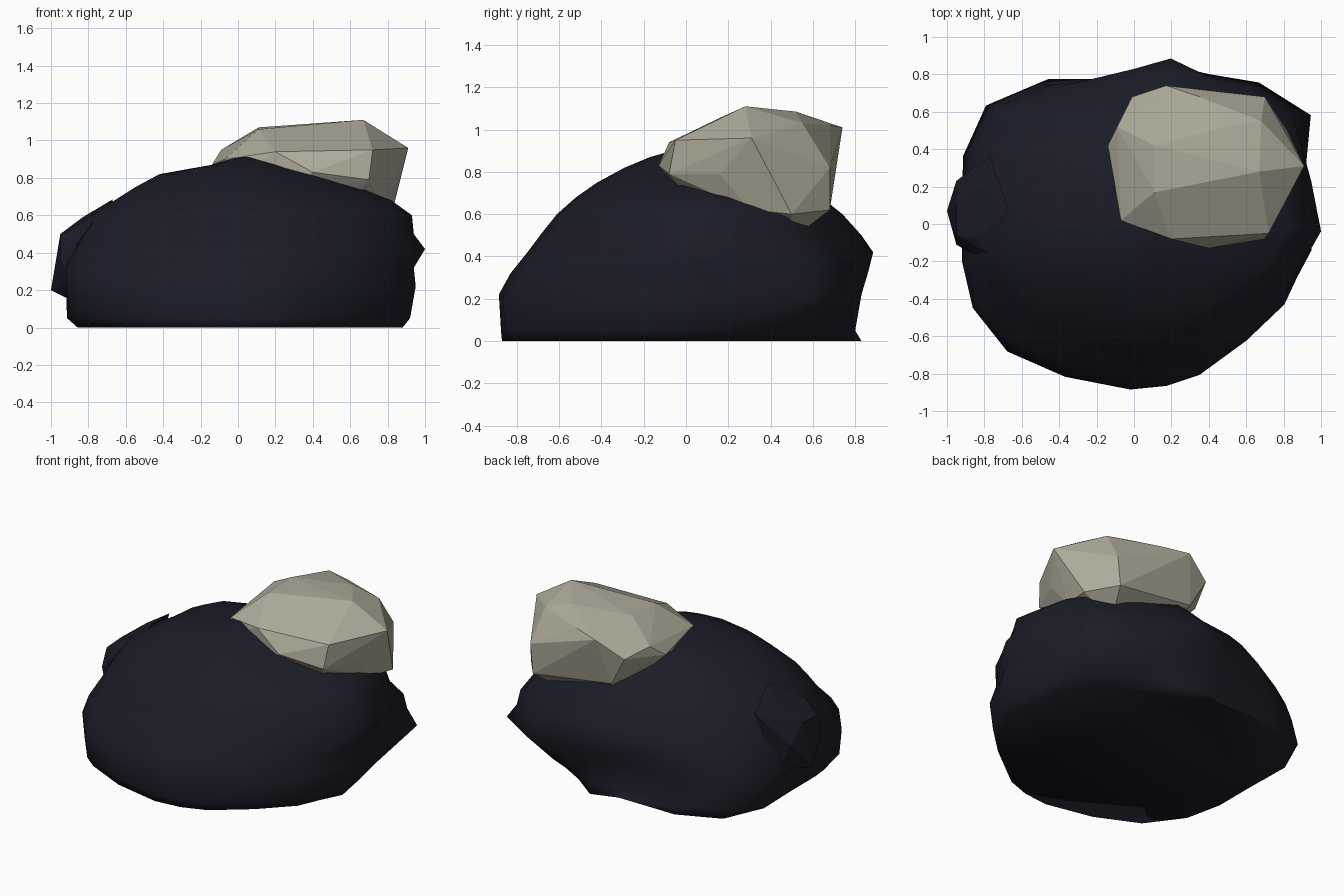
import bpy
import bmesh

if "Cube" in bpy.data.objects:
    bpy.data.objects.remove(bpy.data.objects["Cube"])


def material(name, rgb):
    m = bpy.data.materials.new(name)
    m.diffuse_color = (*rgb, 1)
    m.use_nodes = True
    m.node_tree.nodes["Principled BSDF"].inputs["Base Color"].default_value = m.diffuse_color
    return m


def finish(bm, name, mat):
    bmesh.ops.recalc_face_normals(bm, faces=bm.faces[:])
    me = bpy.data.meshes.new(name)
    bm.to_mesh(me)
    bm.free()
    me.materials.append(mat)
    ob = bpy.data.objects.new(name, me)
    bpy.context.collection.objects.link(ob)
    return ob


def faceted_rock(name, points, mat):
    """Flat-faced rock: the convex hull of a few corner points."""
    bm = bmesh.new()
    for p in points:
        bm.verts.new(p)
    bmesh.ops.convex_hull(bm, input=bm.verts[:])
    loose = [v for v in bm.verts if not v.link_faces]
    bmesh.ops.delete(bm, geom=loose, context='VERTS')
    return finish(bm, name, mat)


dark = material("dark slate", (0.011, 0.011, 0.0205))
beige = material("beige stone", (0.43, 0.41, 0.325))

# Large boulder: one ground outline lofted through levels with changing extents
outline = [(1, -.11), (.95, .18), (.94, .6), (.67, .77), (.42, .83), (.18, .89),
           (-.02, .83), (-.47, .8), (-.76, .67), (-.9, .41), (-.93, .1),
           (-.93, -.17), (-.87, -.43), (-.68, -.67), (-.36, -.81), (0, -.88),
           (.2, -.86), (.38, -.8), (.64, -.61), (.85, -.41), (.92, -.26)]
# z, x min, x max, y min, y max, scale of back right / back left / front left corner
levels = [(0, -.85, .88, -.87, .83, .84, 1.06, 1),
          (.05, -.9, .92, -.875, .8, .92, 1.07, 1),
          (.22, -.92, .95, -.885, .83, 1.06, 1.0, 1),
          (.32, -.92, .94, -.83, .86, .99, .94, .98),
          (.42, -.89, 1, -.75, .885, .91, .88, .96),
          (.5, -.85, .94, -.69, .83, .89, .87, .95),
          (.6, -.78, .93, -.61, .74, .90, .90, .95),
          (.68, -.66, .82, -.52, .64, .93, .95, .95),
          (.75, -.55, .64, -.42, .52, .95, 1, .97),
          (.82, -.42, .46, -.29, .42, 1, 1, 1),
          (.87, -.14, .26, -.17, .33, 1, 1, 1)]
bm = bmesh.new()
rings = []
for z, x0, x1, y0, y1, br, bl, fl in levels:
    ring = []
    for x, y in outline:
        corner = min(1, max(0, (abs(x * y) - .16) / .3))
        scale = (br if x > 0 else bl) if y > 0 else (1 if x > 0 else fl)
        k = 1 + (scale - 1) * corner
        px = x0 + (x1 - x0) * (x + .93) / 1.93
        py = y0 + (y1 - y0) * (y + .88) / 1.77
        ring.append(bm.verts.new((px * k, py * k, z)))
    rings.append(ring)
n = len(outline)
for a, b in zip(rings, rings[1:]):
    for i in range(n):
        j = (i + 1) % n
        bm.faces.new((a[i], a[j], b[j], b[i]))
bm.faces.new(rings[0][::-1])
peak = bm.verts.new((.04, .02, .925))
for i in range(n):
    bm.faces.new((rings[-1][i], rings[-1][(i + 1) % n], peak))
boulder = finish(bm, "large_boulder", dark)
bpy.context.view_layer.objects.active = boulder
boulder.select_set(True)
bpy.ops.object.shade_smooth_by_angle(angle=2.0)

# Pale faceted rock resting on the back right of the boulder
faceted_rock("pale_top_rock", [
    (.67, .28, 1.11), (.5, .52, 1.085), (.11, .42, 1.07), (.11, .17, 1.06),
    (.17, .74, 1.01), (.35, .68, 1.02), (.68, .55, 1.03), (.70, .68, .82),
    (.91, .31, .96), (.72, -.05, .95), (.70, -.08, .79), (.4, -.13, .83),
    (.2, -.08, .94), (-.07, .02, .9), (-.05, 0, .8), (-.14, .42, .87),
    (-.09, .52, .95), (-.01, .68, .9), (.81, .16, .79), (.79, .3, .62),
    (.82, .5, .6), (.68, .68, .62), (.1, .66, .7), (.2, -.05, .7),
    (.2, .45, .52), (.6, .5, .48), (.5, .1, .55)], beige)

# Small dark rock half buried in the left side
faceted_rock("small_side_rock", [
    (-.95, .23, .38), (-1, .07, .2), (-.95, -.06, .49), (-.95, -.11, .38),
    (-.95, .1, .5), (-.86, -.16, .45), (-.78, -.15, .56), (-.67, .07, .685),
    (-.77, .36, .61), (-.83, .2, .59), (-.92, 0, .16), (-.88, .25, .22),
    (-.9, -.14, .25), (-.84, -.08, .56), (-.86, .3, .5), (-.75, .1, .2)], dark)
